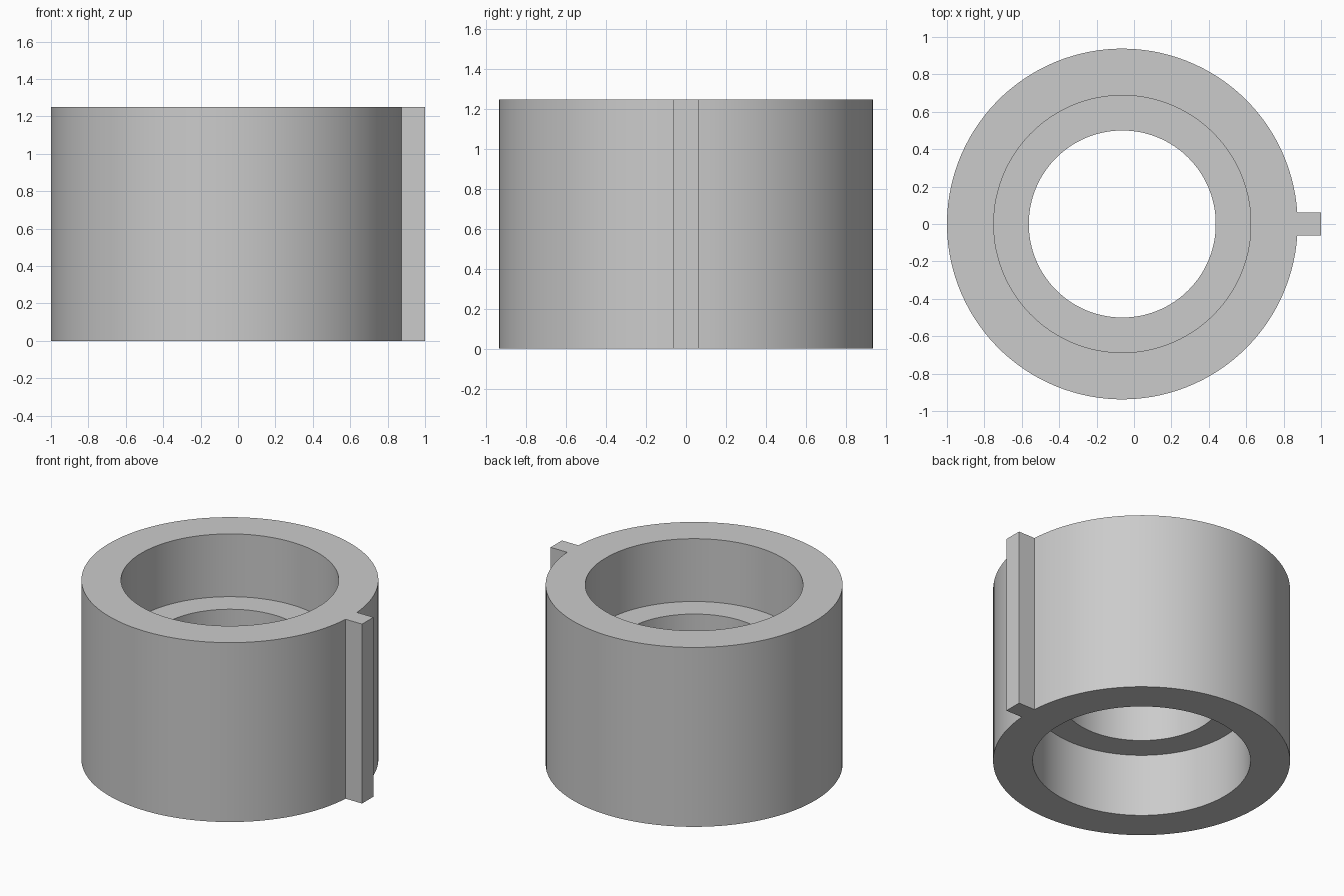
import bpy
import bmesh
import math

cube = bpy.data.objects.get("Cube")
if cube:
    bpy.data.objects.remove(cube, do_unlink=True)

CENTRE_X = -0.0625
OUTER, BORE, INNER = 0.9375, 0.6875, 0.5
HEIGHT, LEDGE_LOW, LEDGE_HIGH = 1.25, 0.4375, 0.8125
KEY_HALF, KEY_END = 0.0625, 1.0
STEPS = 120

# Ring cross-section (radius, height), with an inner flange between two bores
profile = [(OUTER, 0), (OUTER, HEIGHT), (BORE, HEIGHT), (BORE, LEDGE_HIGH),
           (INNER, LEDGE_HIGH), (INNER, LEDGE_LOW), (BORE, LEDGE_LOW), (BORE, 0)]

# Sweep around the axis, leaving one segment exactly as wide as the key
half = math.asin(KEY_HALF / OUTER)
angles = [half + i * (2 * math.pi - 2 * half) / STEPS for i in range(STEPS + 1)]
bm = bmesh.new()
rings = [[bm.verts.new((CENTRE_X + r * math.cos(a), r * math.sin(a), z))
          for r, z in profile] for a in angles]
key_face = None
for i, ring in enumerate(rings):
    following = rings[(i + 1) % len(rings)]
    for j in range(len(profile)):
        k = (j + 1) % len(profile)
        face = bm.faces.new((ring[j], following[j], following[k], ring[k]))
        if i == STEPS and j == 0:
            key_face = face

# Key: pull that outer wall segment outwards
key = bmesh.ops.extrude_discrete_faces(bm, faces=[key_face])["faces"][0]
for v in key.verts:
    v.co.x = KEY_END
bmesh.ops.recalc_face_normals(bm, faces=bm.faces[:])

mesh = bpy.data.meshes.new("keyed_bushing")
bm.to_mesh(mesh)
bm.free()
bushing = bpy.data.objects.new("keyed_bushing", mesh)
bpy.context.collection.objects.link(bushing)

# Plain grey material
grey = bpy.data.materials.new("plain_grey")
grey.use_nodes = True
colour = (0.6, 0.6, 0.6, 1)
grey.diffuse_color = colour
grey.node_tree.nodes["Principled BSDF"].inputs["Base Color"].default_value = colour
mesh.materials.append(grey)

# Smooth walls with crisp rims
bpy.ops.object.select_all(action="DESELECT")
bushing.select_set(True)
bpy.context.view_layer.objects.active = bushing
bpy.ops.object.shade_smooth_by_angle(angle=math.radians(30))
